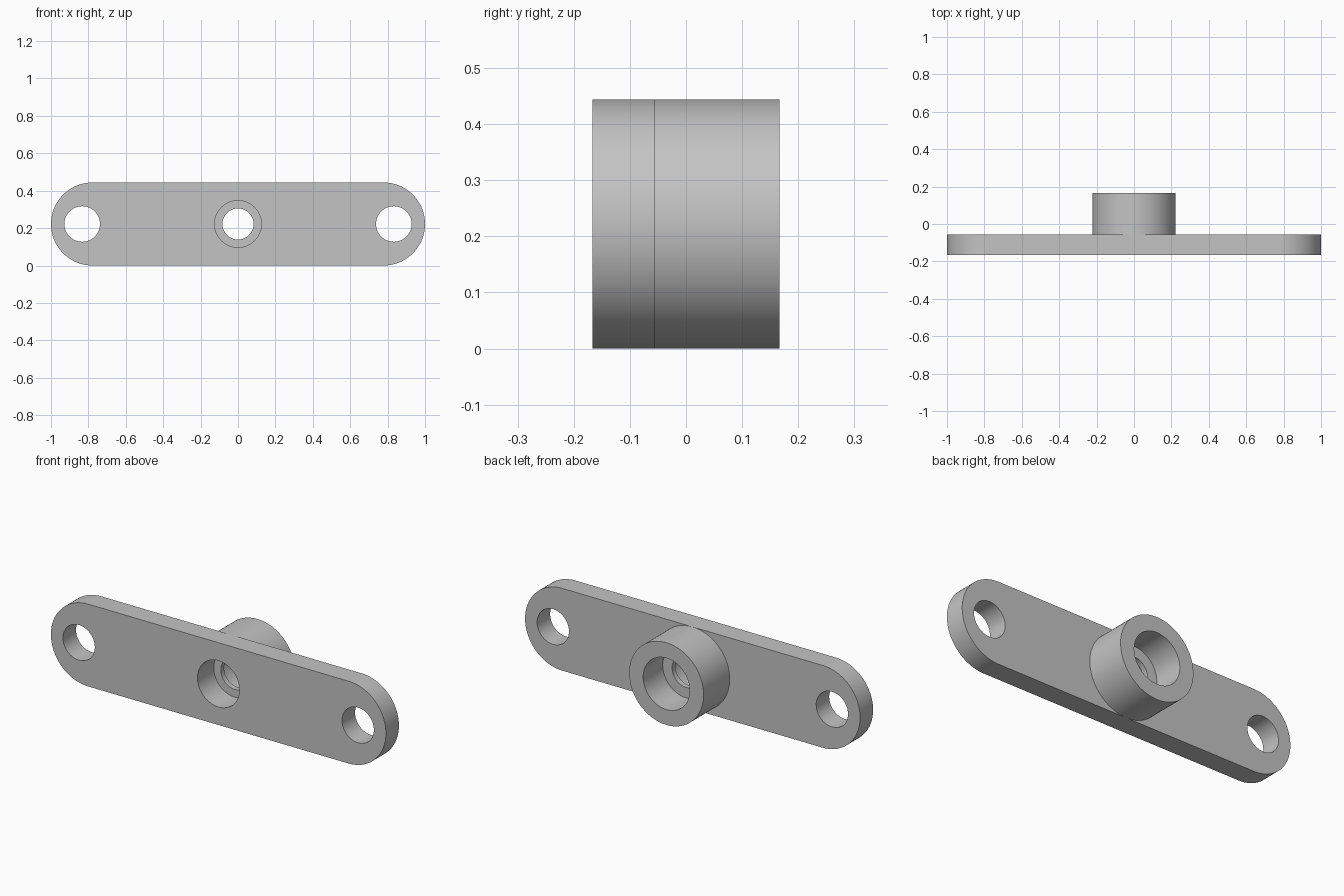
import bpy, bmesh, math

cube = bpy.data.objects.get("Cube")
if cube:
    bpy.data.objects.remove(cube, do_unlink=True)

RADIUS = 0.222           # plate end radius, also the boss radius and centre height
FRONT, JOIN, BACK = -0.167, -0.056, 0.167
SEGMENTS = 96

grey = bpy.data.materials.new("plain grey")
grey.use_nodes = True
colour = (0.55, 0.55, 0.55, 1)
grey.diffuse_color = colour
grey.node_tree.nodes["Principled BSDF"].inputs["Base Color"].default_value = colour


def make_object(name, bm):
    bmesh.ops.recalc_face_normals(bm, faces=bm.faces[:])
    mesh = bpy.data.meshes.new(name)
    bm.to_mesh(mesh)
    bm.free()
    mesh.materials.append(grey)
    obj = bpy.data.objects.new(name, mesh)
    bpy.context.collection.objects.link(obj)
    bpy.ops.object.select_all(action='DESELECT')
    obj.select_set(True)
    bpy.context.view_layer.objects.active = obj
    return obj


def arc(cx, r, start, sweep, count):
    return [(cx + r * math.cos(start + sweep * i / count),
             RADIUS + r * math.sin(start + sweep * i / count)) for i in range(count + 1)]


def circle(cx, r):
    return arc(cx, r, 0, 2 * math.pi, SEGMENTS)[:-1]


# Mounting plate: rounded bar outline with three round holes
end = 1 - RADIUS
half = SEGMENTS // 2
outline = (arc(end, RADIUS, -math.pi / 2, math.pi, half)
           + arc(-end, RADIUS, math.pi / 2, math.pi, half))
bm = bmesh.new()
for loop in (outline, circle(-0.833, 0.095), circle(0, 0.125), circle(0.833, 0.095)):
    verts = [bm.verts.new((x, (FRONT + JOIN) / 2, z)) for x, z in loop]
    for a, b in zip(verts, verts[1:] + verts[:1]):
        bm.edges.new((a, b))
bmesh.ops.triangle_fill(bm, edges=bm.edges[:], use_beauty=True, normal=(0, -1, 0))
plate = make_object("mounting_plate", bm)
solid = plate.modifiers.new("thickness", 'SOLIDIFY')
solid.thickness = JOIN - FRONT
solid.offset = 0
bpy.ops.object.modifier_apply(modifier=solid.name)
bpy.ops.object.shade_smooth_by_angle(angle=math.radians(30))

# Boss: turned ring with a narrow lip between the front and rear bores
profile = [(RADIUS, JOIN), (RADIUS, BACK), (0.139, BACK), (0.139, 0),
           (0.083, 0), (0.083, -0.028), (0.125, -0.028), (0.125, JOIN)]
bm = bmesh.new()
rings = [[bm.verts.new((x, y, z)) for x, z in circle(0, r)] for r, y in profile]
for inner, outer in zip(rings, rings[1:] + rings[:1]):
    for i in range(SEGMENTS):
        j = (i + 1) % SEGMENTS
        bm.faces.new((inner[i], inner[j], outer[j], outer[i]))
make_object("centre_boss", bm)
bpy.ops.object.shade_smooth_by_angle(angle=math.radians(30))
